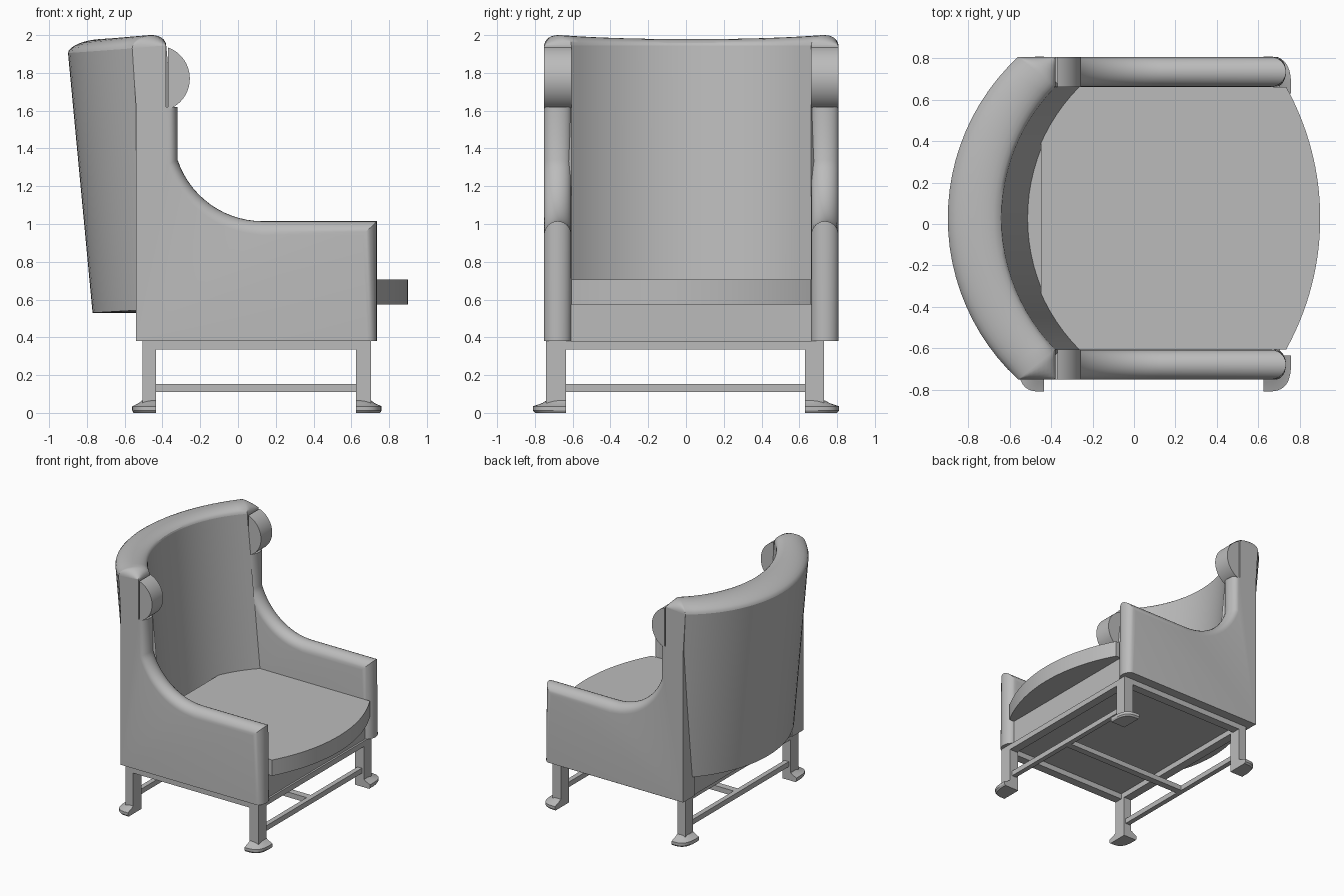
import bpy, bmesh
from math import sin, cos, pi, asin, sqrt, radians
from mathutils import Vector

cube = bpy.data.objects.get("Cube")
if cube:
    bpy.data.objects.remove(cube)

grey = bpy.data.materials.new("plain grey")
grey.use_nodes = True
colour = (0.5, 0.5, 0.5, 1)
grey.diffuse_color = colour
grey.node_tree.nodes["Principled BSDF"].inputs["Base Color"].default_value = colour

CY = 0.028             # centre line of the upholstery
INNER, OUTER = 0.635, 0.78


def finish(name, bm, smooth=True):
    bmesh.ops.recalc_face_normals(bm, faces=bm.faces)
    mesh = bpy.data.meshes.new(name)
    bm.to_mesh(mesh)
    bm.free()
    mesh.materials.append(grey)
    ob = bpy.data.objects.new(name, mesh)
    bpy.context.collection.objects.link(ob)
    if smooth:
        bpy.ops.object.select_all(action='DESELECT')
        ob.select_set(True)
        bpy.context.view_layer.objects.active = ob
        bpy.ops.object.shade_smooth_by_angle(angle=radians(32))
    return ob


def loft(name, rings):
    """Skin closed rings of equal length and cap both ends."""
    bm = bmesh.new()
    loops = [[bm.verts.new(p) for p in ring] for ring in rings]
    n = len(loops[0])
    for a, b in zip(loops, loops[1:]):
        for i in range(n):
            j = (i + 1) % n
            bm.faces.new((a[i], a[j], b[j], b[i]))
    bm.faces.new(loops[0])
    bm.faces.new(loops[-1])
    bmesh.ops.remove_doubles(bm, verts=bm.verts, dist=1e-5)
    return finish(name, bm)


def box(name, x, y, z):
    bm = bmesh.new()
    bmesh.ops.create_cube(bm, size=1)
    for v in bm.verts:
        v.co = [lo + (c + 0.5) * (hi - lo) for c, (lo, hi) in zip(v.co, (x, y, z))]
    return finish(name, bm, False)


def prism(name, points, z0, z1):
    return loft(name, [[(x, y, z) for x, y in points] for z in (z0, z1)])


def arc(mid_x, end_x, half, steps, bulge=-1):
    """Plan arc across the chair from y = -half to half."""
    sag = abs(end_x - mid_x)
    r = (half ** 2 + sag ** 2) / (2 * sag)
    a = asin(half / r)
    turns = [a * (2 * i / steps - 1) for i in range(steps + 1)]
    return [Vector((mid_x + bulge * r * (cos(t) - 1), CY + r * sin(t))) for t in turns]


# Side outline: x, z and the inset that rounds its upholstered edge
R = 0.474
outline = [(0.735, 0.38, -0.05, 0), (0.735, 1.015, -0.075, -0.075), (0.13, 1.015, 0, -0.075)]
for i in range(1, 15):
    t = asin(0.45 / R) * i / 14
    outline.append((0.13 - R * sin(t), 1.015 + R * (1 - cos(t)), -0.05 * sin(t), -0.07 * cos(t)))
outline += [(-0.32, 1.62, -0.045, 0), (-0.38, 1.62, 0, 0), (-0.38, 1.945, 0, 0),
            (-0.56, 1.93, 0, 0), (-0.54, 1.62, 0, 0), (-0.54, 0.38, 0, 0)]

mid, half_width = (INNER + OUTER) / 2, (OUTER - INNER) / 2
for side, label in ((-1, "near"), (1, "far")):
    # Winged side panel with rolled arm
    rings = []
    for k in range(13):
        a = pi * k / 12
        y = CY + side * (mid - half_width * cos(a))
        s = 1 - sin(a)
        rings.append([(x + ox * s, y, z + oz * s) for x, z, ox, oz in outline])
    loft(label + "_side_panel", rings)
    # Scroll at the top of the wing
    disc = [(-0.43 + 0.175 * cos(t), 1.77 + 0.175 * sin(t))
            for t in (radians(70 - 140 * i / 24) for i in range(25))]
    loft(label + "_wing_scroll", [[(x, CY + side * w, z) for x, z in disc]
                                  for w in (INNER, OUTER)])

# Curved, leaning back shell
STEPS = 24
outer_arc = arc(-0.90, -0.56, OUTER, STEPS)
inner_arc = arc(-0.64, -0.38, INNER, STEPS)
LEAN = 0.13
shell, roll = [], []


def roll_ring(o, i, zo, h, squash=1):
    ring = []
    for k in range(13):
        a = pi * k / 12
        p = o.lerp(i, (1 - cos(a)) / 2)
        z = zo + (1.945 - zo) * (1 - cos(a)) / 2 + h * squash * sin(a)
        ring.append((p.x, p.y, z))
    return ring


for n, (o, i) in enumerate(zip(outer_arc, inner_arc)):
    e = (2 * n / STEPS - 1) ** 2
    zo = 1.905 + 0.025 * e
    roll.append(roll_ring(o, i, zo, 0.05 + 0.0125 * e))
    low = 0.53 + 0.02 * e
    shell.append([(o.x + LEAN, o.y, low), (o.x, o.y, zo),
                  (i.x, i.y, 1.945), (i.x + LEAN, i.y, low)])
loft("back_shell", shell)

# Padded roll along the top, hipped down over each wing
ends = []
for side, o, i in ((-1, outer_arc[0], inner_arc[0]), (1, outer_arc[-1], inner_arc[-1])):
    hip = []
    for k in range(1, 7):
        a = pi / 2 * k / 6
        tip = Vector((i.x, CY + side * (INNER + (OUTER - INNER) * sin(a))))
        hip.append(roll_ring(o, tip, 1.93, 0.0625, max(cos(a), 0.02)))
    ends.append(hip)
loft("top_roll", ends[0][::-1] + roll + ends[1])

# Seat base and bow-fronted cushion
box("seat_base", (-0.53, 0.69), (CY - 0.66, CY + 0.66), (0.38, 0.575))
front = arc(0.9, 0.735, INNER, 32, bulge=1)
prism("seat_cushion", [tuple(p) for p in front] +
      [(-0.45, CY + INNER), (-0.45, CY - INNER)], 0.575, 0.705)

# Under-frame rails
for name, y in (("near_rail", (-0.74, -0.67)), ("far_rail", (0.66, 0.73))):
    box(name, (-0.505, 0.705), y, (0.335, 0.38))
for name, x in (("back_rail", (-0.505, -0.435)), ("front_rail", (0.635, 0.705))):
    box(name, x, (-0.67, 0.66), (0.335, 0.38))

# Legs with flared pad feet
for end, xi, xo, reach in (("back", -0.435, -0.505, -0.56), ("front", 0.625, 0.705, 0.76)):
    for label, yi, yo, spread in (("near", -0.635, -0.74, -0.81), ("far", 0.63, 0.73, 0.81)):
        box(end + "_" + label + "_leg", sorted((xi, xo)), sorted((yi, yo)), (0.05, 0.38))
        rings = []
        for z, f in ((0, 0.94), (0.012, 1), (0.035, 1), (0.052, 0.72), (0.065, 0.6)):
            ring = [(xi, yi, z)]
            for k in range(11):
                a = pi / 2 * k / 10
                ring.append((xi + (reach - xi) * f * cos(a) ** 0.6,
                             yi + (spread - yi) * f * sin(a) ** 0.6, z))
            rings.append(ring)
        loft(end + "_" + label + "_foot", rings)

# H-shaped stretcher
box("back_stretcher", (-0.49, -0.45), (-0.65, 0.645), (0.11, 0.152))
box("front_stretcher", (0.645, 0.685), (-0.65, 0.645), (0.11, 0.152))
box("middle_stretcher", (-0.46, 0.655), (-0.03, 0.025), (0.11, 0.152))
